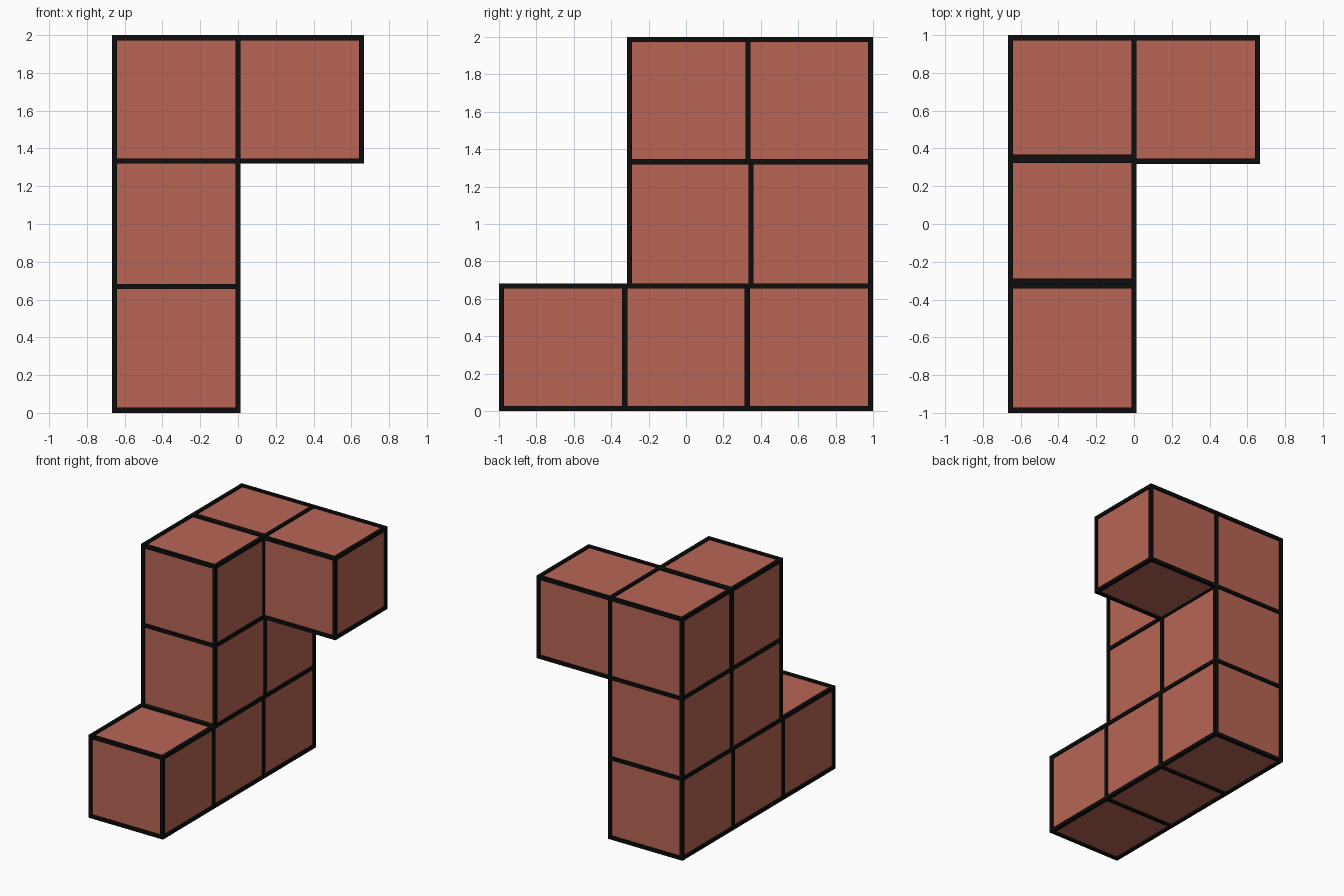
import bpy
import bmesh
from mathutils import Matrix, Vector

old = bpy.data.objects.get("Cube")
if old:
    bpy.data.objects.remove(old, do_unlink=True)


def make_material(name, rgb):
    mat = bpy.data.materials.new(name)
    mat.use_nodes = True
    mat.diffuse_color = (*rgb, 1)
    bsdf = mat.node_tree.nodes["Principled BSDF"]
    bsdf.inputs["Base Color"].default_value = (*rgb, 1)
    bsdf.inputs["Roughness"].default_value = 0.8
    return mat


brick = make_material("brick red", (0.48, 0.133, 0.089))
black = make_material("black", (0.004, 0.004, 0.004))
BAR = 0.028


def add_box(bm, low, high):
    low, high = Vector(low), Vector(high)
    size = Matrix.Diagonal((*(high - low), 1))
    bmesh.ops.create_cube(bm, size=1, matrix=Matrix.Translation((low + high) / 2) @ size)


def finish(bm, name, mat):
    mesh = bpy.data.meshes.new(name)
    bm.to_mesh(mesh)
    bm.free()
    mesh.materials.append(mat)
    obj = bpy.data.objects.new(name, mesh)
    bpy.context.collection.objects.link(obj)


def framed_cube(name, x, y, z):
    """A red block with a square black bar along each of its twelve edges."""
    spans = (x, y, z)
    bm = bmesh.new()
    add_box(bm, *zip(*spans))
    finish(bm, name + "_block", brick)

    bm = bmesh.new()
    half = BAR / 2
    for axis in range(3):
        a, b = (axis + 1) % 3, (axis + 2) % 3
        for u in spans[a]:
            for v in spans[b]:
                low, high = [0, 0, 0], [0, 0, 0]
                low[axis], high[axis] = spans[axis][0] - half, spans[axis][1] + half
                low[a], high[a] = u - half, u + half
                low[b], high[b] = v - half, v + half
                add_box(bm, low, high)
    finish(bm, name + "_edges", black)


left, right = (0, 0.654), (-0.654, 0)
low, mid, top = (0.014, 0.669), (0.669, 1.333), (1.333, 1.986)
back = 0.986

# Bottom row
framed_cube("bottom_front", right, (-back, -0.327), low)
framed_cube("bottom_middle", right, (-0.327, 0.327), low)
framed_cube("bottom_back", right, (0.327, back), low)

# Middle row
framed_cube("middle_front", right, (-0.302, 0.347), mid)
framed_cube("middle_back", right, (0.347, back), mid)

# Top row and side arm
framed_cube("top_front", right, (-0.302, 0.353), top)
framed_cube("top_back", right, (0.338, back), top)
framed_cube("top_arm", left, (0.332, back), top)
